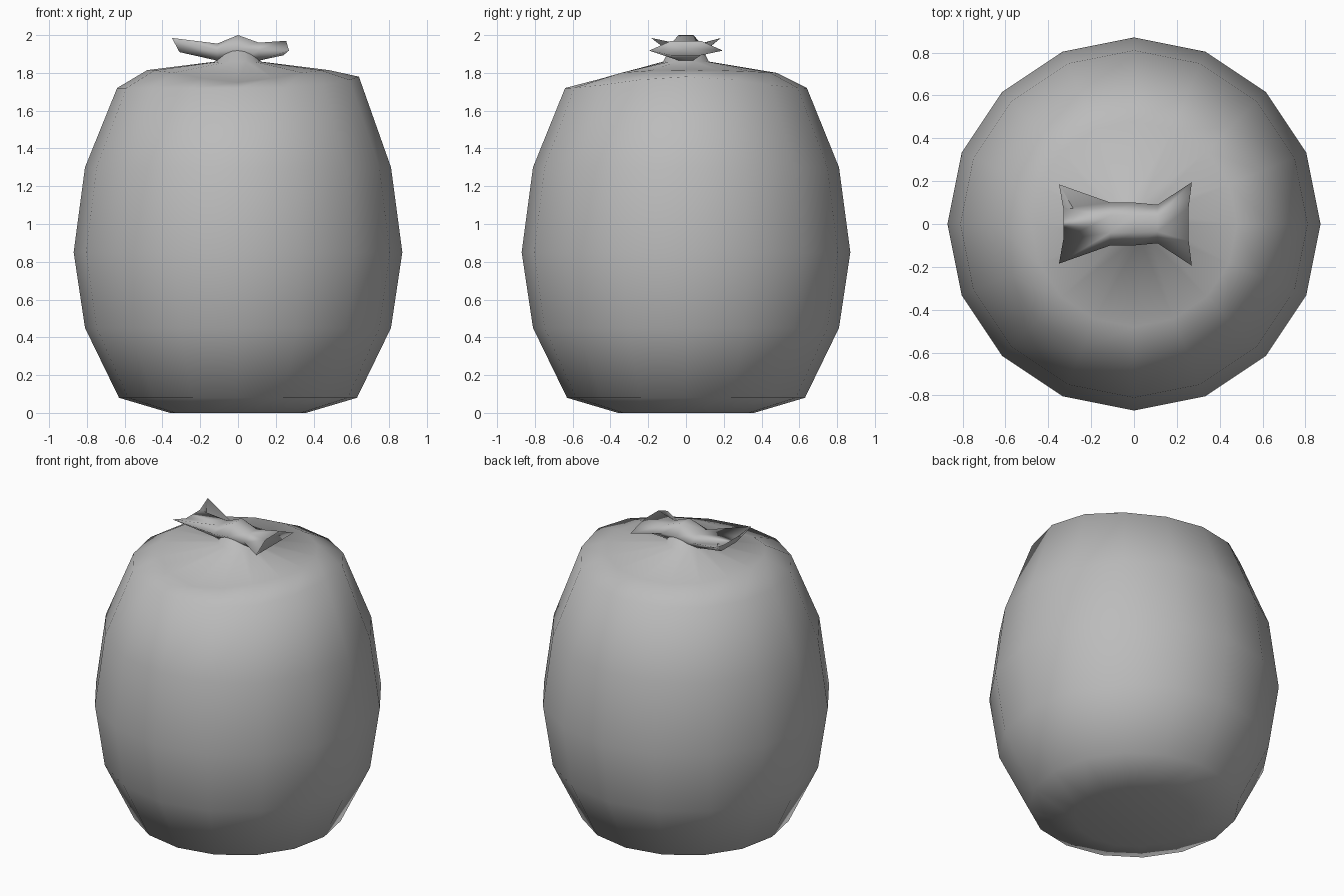
import bpy, bmesh
from math import sin, cos, pi, exp
from mathutils import Vector

cube = bpy.data.objects.get("Cube")
if cube:
    bpy.data.objects.remove(cube)

# One plain grey cloth
cloth = bpy.data.materials.new("grey_cloth")
cloth.use_nodes = True
GREY = (0.5, 0.5, 0.5, 1)
cloth.diffuse_color = GREY
cloth.node_tree.nodes["Principled BSDF"].inputs["Base Color"].default_value = GREY


def loft(name, rings, start=None, end=None):
    """Skin closed rings of equal length, closing the ends at a point."""
    bm = bmesh.new()
    loops = [[bm.verts.new(p) for p in ring] for ring in rings]
    n = len(loops[0])
    for a, b in zip(loops, loops[1:]):
        for i in range(n):
            j = (i + 1) % n
            bm.faces.new((a[i], a[j], b[j], b[i]))
    for loop, tip in ((loops[0], start), (loops[-1], end)):
        if tip:
            v = bm.verts.new(tip)
            for i in range(n):
                bm.faces.new((loop[i], v, loop[(i + 1) % n]))
    bmesh.ops.recalc_face_normals(bm, faces=bm.faces)
    for f in bm.faces:
        f.smooth = True
    mesh = bpy.data.meshes.new(name)
    bm.to_mesh(mesh)
    bm.free()
    mesh.materials.append(cloth)
    obj = bpy.data.objects.new(name, mesh)
    bpy.context.collection.objects.link(obj)
    return obj


# Sack: sixteen-sided body; the shoulder sags at the front and lifts at one side
SIDES = 16
PROFILE = [(0.36, 0), (0.63, 0.08), (0.81, 0.45), (0.87, 0.85), (0.81, 1.3),
           (0.64, 1.72), (0.48, 1.8), (0.12, 1.86), (0.09, 1.92)]


def sack_ring(level, radius, height):
    ring = []
    for i in range(SIDES):
        a = 2 * pi * i / SIDES
        z = height
        if level == 5:
            z += 0.06 * max(0, cos(a)) ** 4
        if level == 6:
            z += 0.015 * cos(a) ** 2 - 0.05 * max(0, -sin(a)) ** 6
        ring.append(Vector((radius * cos(a), radius * sin(a), z)))
    return ring


loft("sack", [sack_ring(i, r, z) for i, (r, z) in enumerate(PROFILE)],
     start=(0, 0, 0.005), end=(0, 0, 1.93))


# Knotted top: a pinched bow with two flared, hollow ends
def bow_ring(x, half, side, top, bottom, lean=0):
    flat = half * 0.4
    return [(x, -half, side), (x + lean / 2, -flat, top), (x + lean / 2, flat, top),
            (x, half, side), (x + lean, flat, bottom), (x + lean, -flat, bottom)]


BOW = [(-0.35, 0.185, 1.985, 1.955, 1.91, 0.04),
       (-0.11, 0.1, 1.92, 1.955, 1.865),
       (0, 0.1, 1.93, 2.0, 1.85),
       (0.11, 0.09, 1.92, 1.96, 1.865),
       (0.27, 0.195, 1.918, 1.97, 1.893, -0.03)]
loft("knotted_top", [bow_ring(*s) for s in BOW],
     start=(-0.24, 0, 1.93), end=(0.19, 0, 1.93))
